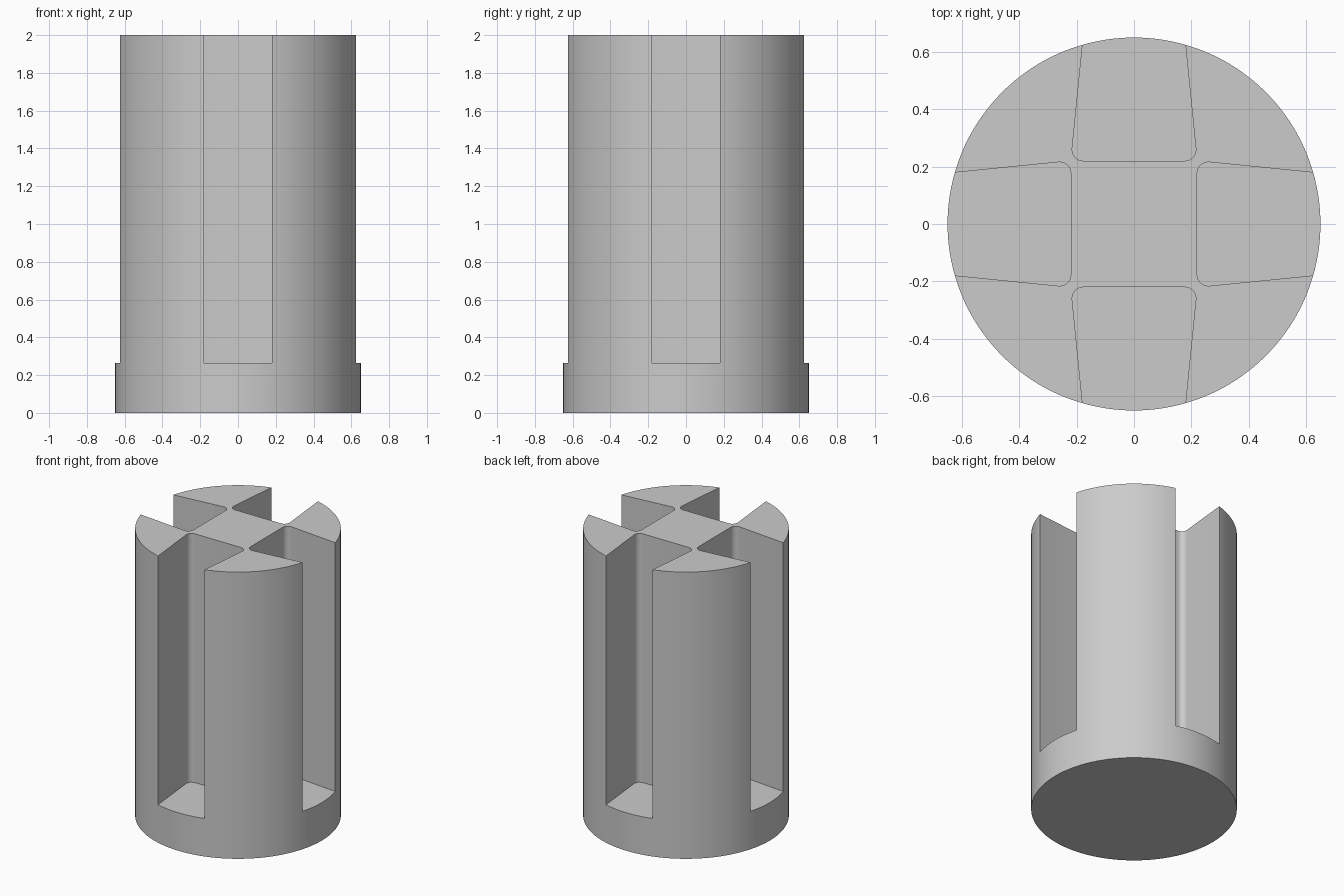
import bpy
import bmesh
from math import pi, radians
from mathutils import Matrix

RADIUS, HEIGHT, FLOOR = 0.65, 2.0, 0.265
INNER, OUTER = 0.22, 0.8          # slot reach from the axis
INNER_HALF, OUTER_HALF = 0.22, 0.162
FILLET = 0.045

default = bpy.data.objects.get("Cube")
if default:
    bpy.data.objects.remove(default, do_unlink=True)

grey = bpy.data.materials.new("light grey")
grey.use_nodes = True
colour = (0.6, 0.6, 0.6, 1)
grey.diffuse_color = colour
grey.node_tree.nodes["Principled BSDF"].inputs["Base Color"].default_value = colour


def make_object(name, bm):
    bmesh.ops.recalc_face_normals(bm, faces=bm.faces)
    mesh = bpy.data.meshes.new(name)
    bm.to_mesh(mesh)
    bm.free()
    mesh.materials.append(grey)
    obj = bpy.data.objects.new(name, mesh)
    bpy.context.collection.objects.link(obj)
    return obj


def add_slot(bm, angle):
    """Tapered slot prism with two rounded inner corners."""
    part = bmesh.new()
    outline = [(-INNER_HALF, INNER), (INNER_HALF, INNER),
               (OUTER_HALF, OUTER), (-OUTER_HALF, OUTER)]
    face = part.faces.new([part.verts.new((x, y, FLOOR)) for x, y in outline])
    up = bmesh.ops.extrude_face_region(part, geom=[face])["geom"]
    bmesh.ops.translate(part, vec=(0, 0, HEIGHT),
                        verts=[v for v in up if isinstance(v, bmesh.types.BMVert)])
    corners = [e for e in part.edges
               if abs(e.verts[0].co.z - e.verts[1].co.z) > 1
               and e.verts[0].co.y < INNER + 0.01]
    bmesh.ops.bevel(part, geom=corners, offset=FILLET, segments=8,
                    profile=0.5, affect='EDGES')
    part.transform(Matrix.Rotation(angle, 4, 'Z'))
    temp = bpy.data.meshes.new("slot")
    part.to_mesh(temp)
    part.free()
    bm.from_mesh(temp)
    bpy.data.meshes.remove(temp)


# Solid cylinder
bm = bmesh.new()
bmesh.ops.create_cone(bm, cap_ends=True, segments=128, radius1=RADIUS,
                      radius2=RADIUS, depth=HEIGHT,
                      matrix=Matrix.Translation((0, 0, HEIGHT / 2)))
body = make_object("slotted_cylinder", bm)

# Four slots around the axis
bm = bmesh.new()
for i in range(4):
    add_slot(bm, i * pi / 2)
cutter = make_object("slot_cutter", bm)
cutter.hide_render = True

# Cut the slots and clean up
cut = body.modifiers.new("slots", 'BOOLEAN')
cut.operation = 'DIFFERENCE'
cut.solver = 'EXACT'
cut.object = cutter
bpy.ops.object.select_all(action='DESELECT')
body.select_set(True)
bpy.context.view_layer.objects.active = body
bpy.ops.object.modifier_apply(modifier=cut.name)
bpy.data.objects.remove(cutter, do_unlink=True)
bpy.ops.object.shade_smooth_by_angle(angle=radians(30))
